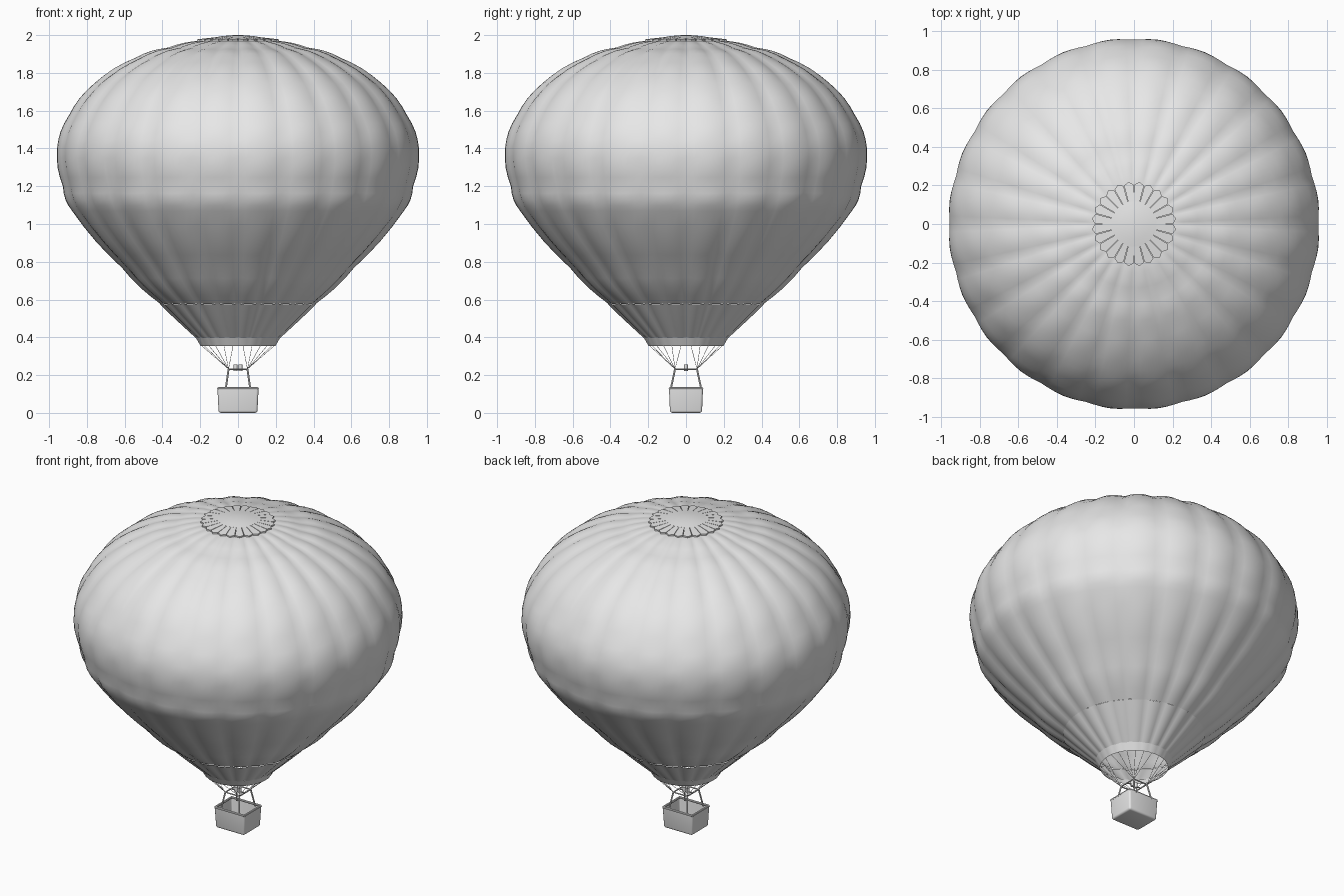
import bpy, bmesh, math
from mathutils import Vector

if "Cube" in bpy.data.objects:
    bpy.data.objects.remove(bpy.data.objects["Cube"])

GORES = 24
STEP = 2 * math.pi / GORES

grey = bpy.data.materials.new("light grey")
grey.diffuse_color = (0.8, 0.8, 0.8, 1)
grey.use_nodes = True
grey.node_tree.nodes["Principled BSDF"].inputs["Base Color"].default_value = grey.diffuse_color


def finish(name, bm, angle=35):
    mesh = bpy.data.meshes.new(name)
    bm.to_mesh(mesh)
    bm.free()
    ob = bpy.data.objects.new(name, mesh)
    bpy.context.collection.objects.link(ob)
    mesh.materials.append(grey)
    bpy.ops.object.select_all(action='DESELECT')
    ob.select_set(True)
    bpy.context.view_layer.objects.active = ob
    bpy.ops.object.shade_smooth_by_angle(angle=math.radians(angle))
    return ob


def gored_shell(name, profile, bulge, across=6, rows=4, pillow=0.5):
    """Lathe a (radius, z) profile with puffed fabric between the seams."""
    bm = bmesh.new()
    rings = []
    for i in range(len(profile) - 1):
        (r0, z0), (r1, z1) = profile[i], profile[i + 1]
        n = Vector((z1 - z0, r0 - r1)).normalized()
        for k in range(rows + (i == len(profile) - 2)):
            s = k / rows
            r, z = r0 + (r1 - r0) * s, z0 + (z1 - z0) * s
            puff = math.sin(math.pi * s)
            ring = []
            for j in range(GORES * across):
                t = (j % across) / across
                a = STEP * j / across
                b = bulge * min(1, r / 0.6) * math.sin(math.pi * t) * (1 - pillow + pillow * puff)
                b += 0.012 * puff * pillow * min(1, r / 0.6)
                rr = r + b * n.x
                ring.append(bm.verts.new((rr * math.cos(a), rr * math.sin(a), z + b * n.y)))
            rings.append(ring)
    count = GORES * across
    for lo, hi in zip(rings, rings[1:]):
        for j in range(count):
            q = (j + 1) % count
            bm.faces.new((lo[j], lo[q], hi[q], hi[j]))
    return bm, rings


def tube(bm, a, b, radius, sides=8):
    a, b = Vector(a), Vector(b)
    d = b - a
    res = bmesh.ops.create_cone(bm, cap_ends=True, segments=sides, radius1=radius,
                                radius2=radius, depth=d.length)
    rot = d.to_track_quat('Z', 'Y')
    for v in res['verts']:
        v.co = rot @ v.co + (a + b) / 2


# Envelope: seam profile, one step per horizontal panel row
bm, rings = gored_shell("envelope", [
    (0.41, 0.58), (0.61, 0.77), (0.875, 1.07), (0.925, 1.2), (0.956, 1.4), (0.895, 1.57),
    (0.76, 1.74), (0.54, 1.876), (0.37, 1.93), (0.21, 1.968)], 0.014)
bm.faces.new(rings[-1])
finish("envelope", bm)

# Pleated skirt below the envelope
bm, _ = gored_shell("skirt", [(0.222, 0.40), (0.41, 0.58)], 0.014, rows=3, pillow=0.1)
finish("skirt", bm)

# Mouth band at the bottom of the skirt
bm, rings = gored_shell("mouth_band", [(0.198, 0.355), (0.224, 0.40)], 0.004, rows=1, pillow=0)
finish("mouth_band", bm)

# Crown: ring of separate flaps around the vent
bm = bmesh.new()
for i in range(GORES):
    a0, a1 = STEP * (i + 0.03), STEP * (i + 0.97)
    low, top = [], []
    for r, a, z in ((0.115, a0, 1.989), (0.205, a0, 1.979), (0.22, (a0 + a1) / 2, 1.977),
                    (0.205, a1, 1.979), (0.115, a1, 1.989)):
        x, y = r * math.cos(a), r * math.sin(a)
        top.append(bm.verts.new((x, y, z)))
        low.append(bm.verts.new((x, y, z - 0.012)))
    bm.faces.new(top)
    bm.faces.new(low[::-1])
    for k in range(5):
        q = (k + 1) % 5
        bm.faces.new((low[k], low[q], top[q], top[k]))
finish("crown_flaps", bm)

# Crown: domed vent cap
bm = bmesh.new()
cap = [(0.118, 1.975), (0.118, 1.989), (0.08, 1.995), (0.04, 1.999)]
rings = [[bm.verts.new((r * math.cos(STEP * j), r * math.sin(STEP * j), z))
          for j in range(GORES)] for r, z in cap]
for lo, hi in zip(rings, rings[1:]):
    for j in range(GORES):
        q = (j + 1) % GORES
        bm.faces.new((lo[j], lo[q], hi[q], hi[j]))
tip = bm.verts.new((0, 0, 2.0))
for j in range(GORES):
    bm.faces.new((rings[-1][j], rings[-1][(j + 1) % GORES], tip))
finish("vent_cap", bm)

# Basket: tapered open box with rounded corners
bm = bmesh.new()
bmesh.ops.create_cube(bm, size=1)
for v in bm.verts:
    k = 1.0 if v.co.z > 0 else 0.94
    v.co = (v.co.x * 0.218 * k, v.co.y * 0.18 * k, (v.co.z + 0.5) * 0.13)
edges = [e for e in bm.edges if min(v.co.z for v in e.verts) < 0.01]
bmesh.ops.bevel(bm, geom=edges, offset=0.012, segments=3, profile=0.5, affect='EDGES')
lid = max(bm.faces, key=lambda f: f.calc_center_median().z)
bmesh.ops.inset_region(bm, faces=[lid], thickness=0.010)
bmesh.ops.translate(bm, verts=lid.verts, vec=(0, 0, -0.115))
bm.normal_update()
finish("basket", bm)

# Padded rim around the basket
bm = bmesh.new()
rim = [(-0.104, -0.085), (0.104, -0.085), (0.104, 0.085), (-0.104, 0.085)]
for p, q in zip(rim, rim[1:] + rim[:1]):
    tube(bm, (*p, 0.13), (*q, 0.13), 0.007)
finish("basket_rim", bm)

# Uprights and burner frame
bm = bmesh.new()
corners = [(sx * 0.05, sy * 0.058, 0.232) for sx, sy in ((-1, -1), (1, -1), (1, 1), (-1, 1))]
for i, c in enumerate(corners):
    foot = (math.copysign(0.066, c[0]), math.copysign(0.082, c[1]), 0.12)
    tube(bm, foot, c, 0.005)
    tube(bm, c, corners[(i + 1) % 4], 0.004)
tube(bm, (-0.05, 0, 0.232), (0.05, 0, 0.232), 0.004)
finish("burner_frame", bm)

# Twin burners
bm = bmesh.new()
for s in (-1, 1):
    tube(bm, (s * 0.013, 0, 0.222), (s * 0.013, 0, 0.255), 0.010, 12)
finish("burners", bm)

# Suspension cables: every seam runs to the nearest frame corner
bm = bmesh.new()
for i in range(GORES):
    a = STEP * (i + 0.5)
    top = Vector((0.197 * math.cos(a), 0.197 * math.sin(a), 0.358))
    c = min(corners, key=lambda p: (Vector(p) - top).length)
    tube(bm, c, top, 0.0012, 5)
finish("suspension_cables", bm)
